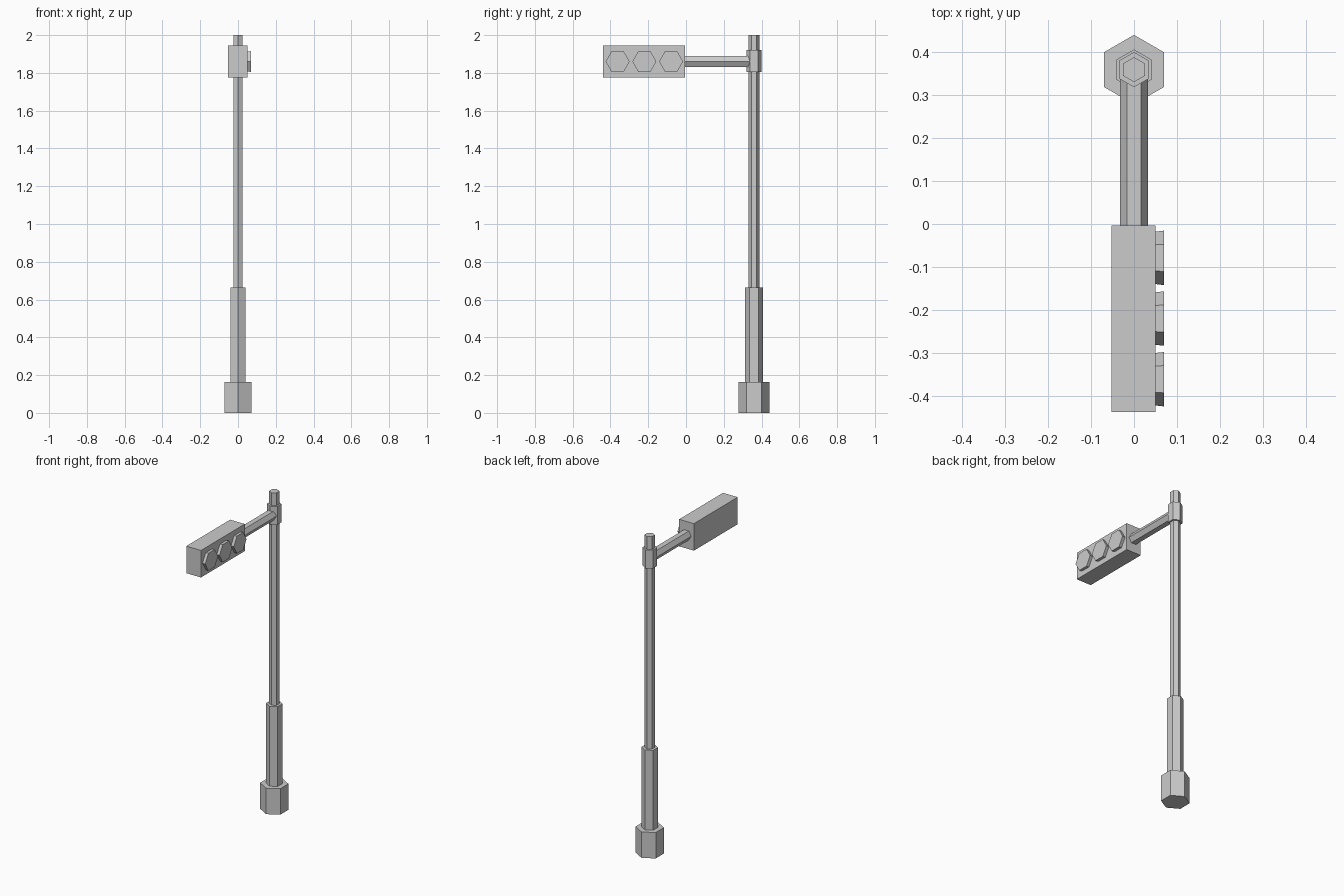
import bpy
from math import pi
from mathutils import Matrix

if "Cube" in bpy.data.objects:
    bpy.data.objects.remove(bpy.data.objects["Cube"])

POLE_Y = 0.36
ARM_Z = 1.86


def hex_prism(name, r1, r2, depth, loc, axis='Z'):
    """Six-sided prism or taper along an axis."""
    bpy.ops.mesh.primitive_cone_add(vertices=6, radius1=r1, radius2=r2, depth=depth)
    ob = bpy.context.object
    ob.name = name
    # primitive corners lie on +-Y; turn the axis while keeping the right corners
    turn = {'Z': Matrix.Identity(4),
            'X': Matrix.Rotation(pi / 2, 4, 'Y'),
            'Y': Matrix.Rotation(pi / 2, 4, 'X') @ Matrix.Rotation(pi / 2, 4, 'Z')}[axis]
    ob.data.transform(turn)
    ob.location = loc
    return ob


# Upright: base, sleeve, pole and collar
for name, r, z0, z1 in (("base", 0.081, 0.0, 0.163),
                        ("lower_sleeve", 0.047, 0.163, 0.665),
                        ("pole", 0.029, 0.665, 2.0),
                        ("arm_collar", 0.041, 1.805, 1.92)):
    hex_prism(name, r, r, z1 - z0, (0, POLE_Y, (z0 + z1) / 2))

# Horizontal arm from the collar to the signal box
hex_prism("arm", 0.033, 0.033, 0.36, (0, 0.17, ARM_Z), 'Y')

# Signal box
bpy.ops.mesh.primitive_cube_add(size=1, location=(-0.001, -0.2215, ARM_Z))
box = bpy.context.object
box.name = "signal_box"
box.data.transform(Matrix.Diagonal((0.102, 0.435, 0.17, 1)))

# Three slightly flared lamps on the right face
for i in range(3):
    hex_prism(f"lamp_{i + 1}", 0.061, 0.0635, 0.021,
              (0.0595, -0.2205 + (i - 1) * 0.1415, ARM_Z), 'X')
